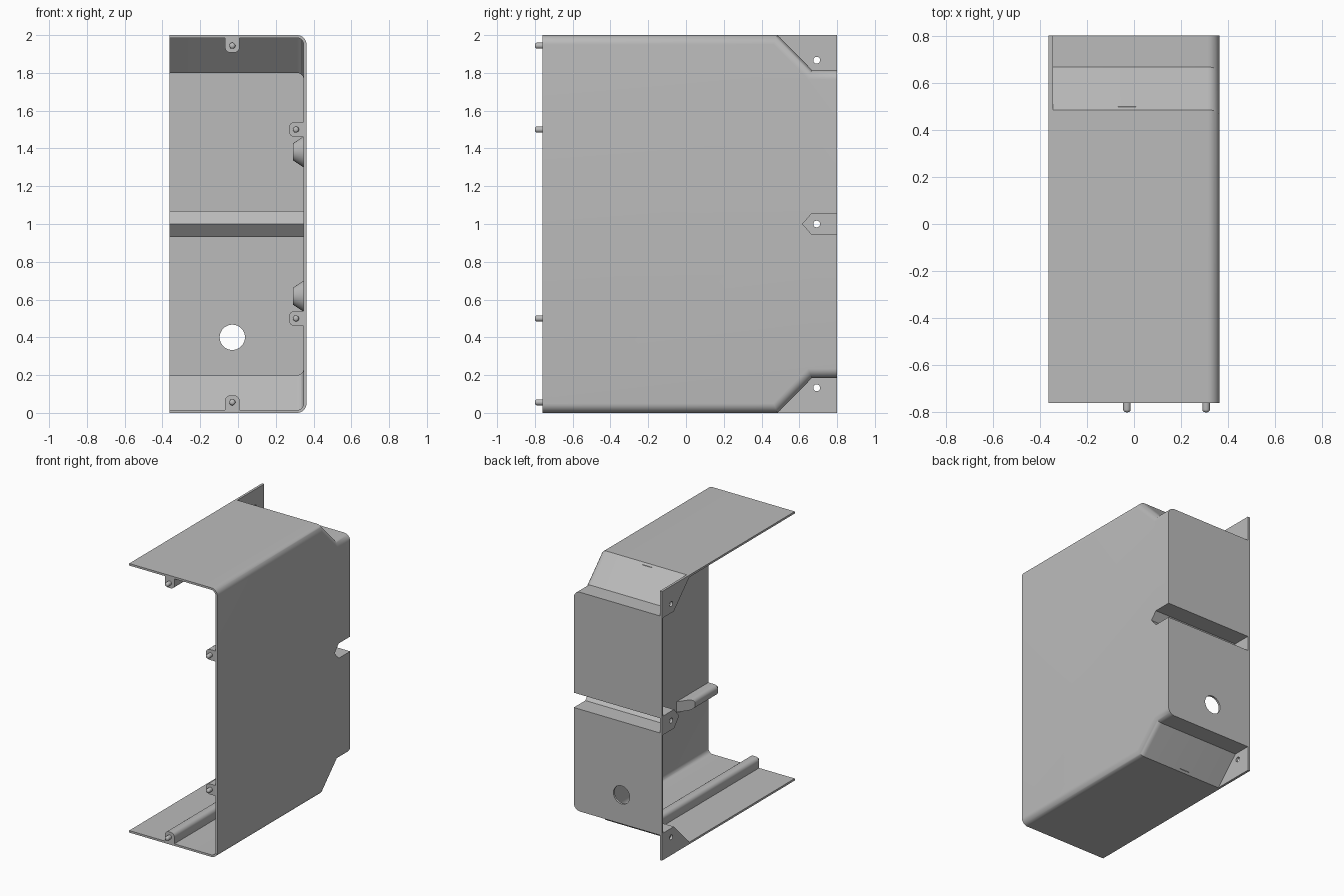
import bpy, bmesh, math
from mathutils import Vector, Matrix

if "Cube" in bpy.data.objects:
    bpy.data.objects.remove(bpy.data.objects["Cube"], do_unlink=True)

grey = bpy.data.materials.new("light_grey_plastic")
grey.use_nodes = True
GREY = (0.5, 0.5, 0.5, 1)
grey.diffuse_color = GREY
grey.node_tree.nodes["Principled BSDF"].inputs["Base Color"].default_value = GREY

HALF = 0.3625      # half of the shell width
WALL = 0.015       # wall thickness


def finish(name, bm):
    bmesh.ops.recalc_face_normals(bm, faces=bm.faces)
    mesh = bpy.data.meshes.new(name)
    bm.to_mesh(mesh)
    bm.free()
    ob = bpy.data.objects.new(name, mesh)
    bpy.context.collection.objects.link(ob)
    mesh.materials.append(grey)
    return ob


def select(ob):
    bpy.ops.object.select_all(action='DESELECT')
    ob.select_set(True)
    bpy.context.view_layer.objects.active = ob


def smooth(ob):
    select(ob)
    bpy.ops.object.shade_smooth_by_angle(angle=math.radians(30))


def cut(ob, cutter):
    mod = ob.modifiers.new("cut", 'BOOLEAN')
    mod.operation = 'DIFFERENCE'
    mod.solver = 'EXACT'
    mod.object = cutter
    select(ob)
    bpy.ops.object.modifier_apply(modifier=mod.name)
    bpy.data.objects.remove(cutter, do_unlink=True)


def prism(name, profile, x0, x1, radius=0, rounded=()):
    """Extrude a (y, z) profile along x, rounding chosen edges at x1."""
    bm = bmesh.new()
    a = [bm.verts.new((x0, y, z)) for y, z in profile]
    b = [bm.verts.new((x1, y, z)) for y, z in profile]
    n = len(profile)
    bm.faces.new(a)
    bm.faces.new(b)
    for i in range(n):
        j = (i + 1) % n
        bm.faces.new((a[i], a[j], b[j], b[i]))
    if radius:
        bmesh.ops.recalc_face_normals(bm, faces=bm.faces)
        edges = [bm.edges.get((b[i], b[i + 1])) for i in rounded]
        bmesh.ops.bevel(bm, geom=edges, offset=radius, segments=8,
                        profile=0.5, affect='EDGES')
    return finish(name, bm)


def rod(name, centre, axis, r1, r2, length, sides=32, tip=0):
    """Cylinder or cone centred on a point along an axis, with a round tip."""
    bm = bmesh.new()
    bmesh.ops.create_cone(bm, cap_ends=True, segments=sides,
                          radius1=r1, radius2=r2, depth=length)
    if tip:
        top = [e for e in bm.edges if all(v.co.z > 0 for v in e.verts)]
        bmesh.ops.bevel(bm, geom=top, offset=tip, segments=4,
                        profile=0.5, affect='EDGES')
    turn = Vector(axis).to_track_quat('Z', 'Y').to_matrix().to_4x4()
    bm.transform(Matrix.Translation(centre) @ turn)
    return finish(name, bm)


def mirrored(half):
    """Complete an upper half profile whose last point lies at mid height."""
    return half + [(y, 2 - z) for y, z in reversed(half[:-1])]


# Shell: hollow body, open at the front and on one side
ROUNDED = (0, 1, 2, 9, 10, 11)
outer = mirrored([(-0.76, 2), (0.485, 2), (0.667, 1.815), (0.8, 1.815),
                  (0.8, 1.055), (0.665, 1.055), (0.617, 1)])
inner = mirrored([(-0.9, 1.985), (0.479, 1.985), (0.661, 1.8), (0.785, 1.8),
                  (0.785, 1.07), (0.658, 1.07), (0.598, 1)])
shell = prism("shell", outer, -HALF, HALF, 0.05, ROUNDED)
cut(shell, prism("cavity", inner, -0.6, HALF - WALL, 0.035, ROUNDED))

# Round openings in the back wall
for z in (0.4, 0.8, 1.2, 1.6):
    cut(shell, rod("hole", (-0.03, 0.8, z), (0, 1, 0), 0.067, 0.067, 0.1, 48))
smooth(shell)

# Screw tabs filling the notches on the open side
corner = [(0.485, 2), (0.8, 2), (0.8, 1.815), (0.667, 1.815)]
tabs = {"upper_tab": (corner, 1.867),
        "middle_tab": (outer[4:9], 1),
        "lower_tab": ([(y, 2 - z) for y, z in corner], 0.133)}
for name, (profile, z) in tabs.items():
    tab = prism(name, profile, -HALF, -HALF + 0.018)
    cut(tab, rod("hole", (-HALF, 0.692, z), (1, 0, 0), 0.018, 0.018, 0.1))
    smooth(tab)


def boss(name, base, out, y_end, slant):
    """Round-edged rib along y, standing on a wall and carrying a pin."""
    base, out = Vector(base), Vector(out)
    side = out.cross(Vector((0, 1, 0)))
    w, h, r = 0.039, 0.08, 0.03
    section = [(-w, 0)]
    for sign, start in ((-1, 180), (1, 90)):
        for k in range(7):
            t = math.radians(start - 15 * k)
            section.append((sign * (w - r) + r * math.cos(t),
                            h - r + r * math.sin(t)))
    section.append((w, 0))
    bm = bmesh.new()
    rings = []
    for end in (False, True):
        ring = []
        for s, u in section:
            p = base + side * s + out * u
            p.y = y_end - slant * u if end else -0.76
            ring.append(bm.verts.new(p))
        bm.faces.new(ring)
        rings.append(ring)
    a, b = rings
    for i in range(len(a)):
        j = (i + 1) % len(a)
        bm.faces.new((a[i], a[j], b[j], b[i]))
    smooth(finish(name + "_boss", bm))
    at = base + out * 0.043
    at.y = -0.775
    smooth(rod(name + "_pin", at, (0, -1, 0), 0.016, 0.016, 0.05, 24, 0.012))


# Locating bosses on the top, bottom and side walls
for label, s in (("upper", 1), ("lower", -1)):
    boss(label + "_rail", (-0.03, 0, 1 + s * 0.987), (0, 0, -s), 0.5, 0)
    boss(label + "_side", (HALF - WALL + 0.002, 0, 1 + s * 0.5),
         (-1, 0, 0), -0.38, 1.4)
    # Tapered stud inside the side wall
    smooth(rod(label + "_stud", (0.32, 0.02, 1 + s * 0.382), (-1, 0, 0),
               0.084, 0.044, 0.06, 40))
